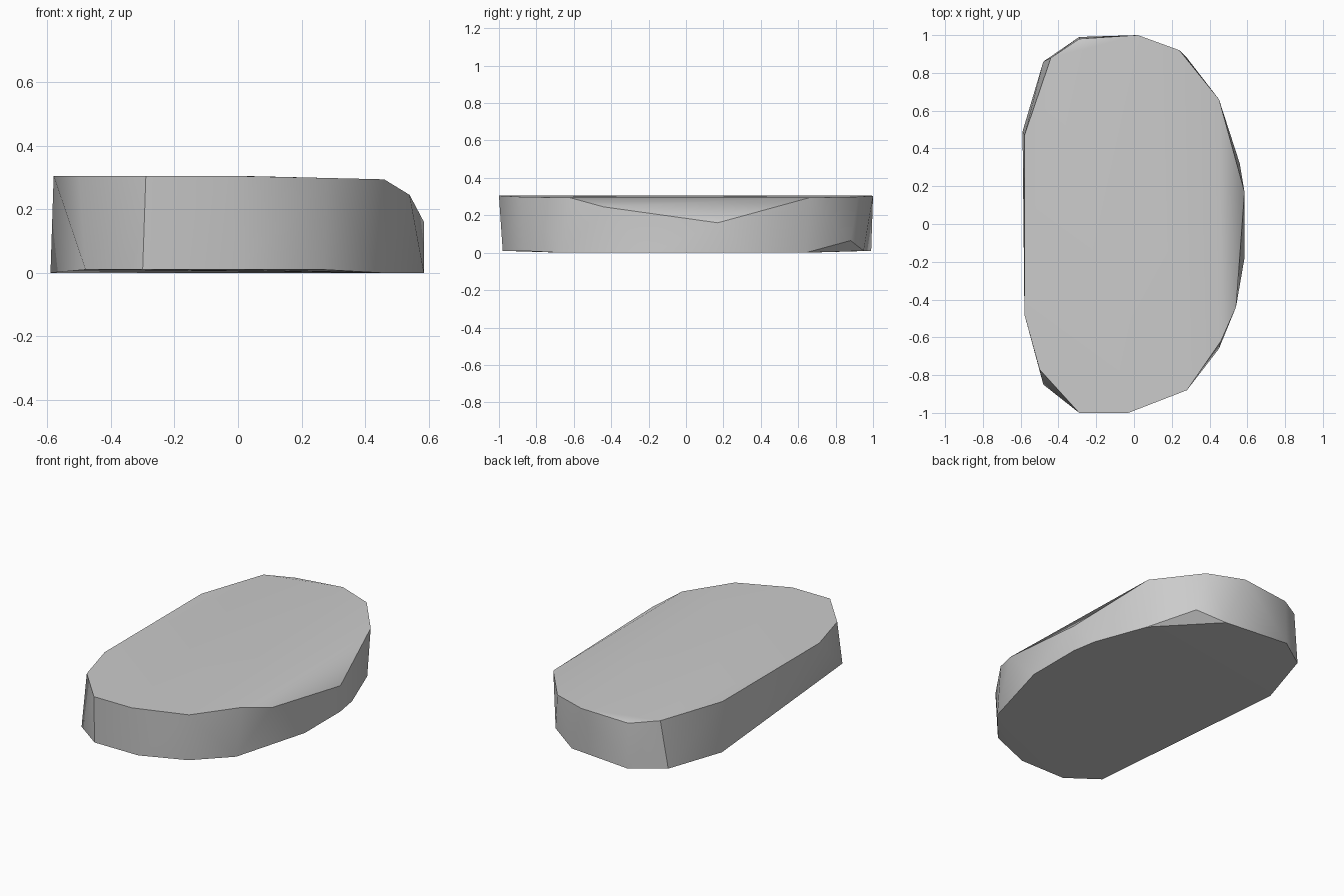
import bpy
import bmesh
import math

default_cube = bpy.data.objects.get("Cube")
if default_cube:
    bpy.data.objects.remove(default_cube, do_unlink=True)


def make_material(name, colour):
    material = bpy.data.materials.new(name)
    material.use_nodes = True
    material.diffuse_color = colour
    shader = next(node for node in material.node_tree.nodes
                  if node.type == "BSDF_PRINCIPLED")
    shader.inputs["Base Color"].default_value = colour
    shader.inputs["Roughness"].default_value = 0.9
    return material


def top_height(x, y):
    """The top face dips gently toward its right rim."""
    return 0.305 - 0.024 * max(0, x)


def bottom_height(x, y):
    """The underside lifts slightly at both ends."""
    return 0.01 if abs(y) > 0.8 else 0


def outline_points(outline, height_rule):
    return [(x, y, height_rule(x, y)) for x, y in outline]


def hull_object(name, points, material):
    """Wrap the points in a convex, faceted shell."""
    mesh = bpy.data.meshes.new(name)
    shell = bmesh.new()
    for point in points:
        shell.verts.new(point)
    result = bmesh.ops.convex_hull(shell, input=list(shell.verts))
    unused = set(result["geom_interior"]) | set(result["geom_unused"])
    loose = [item for item in unused if isinstance(item, bmesh.types.BMVert)]
    bmesh.ops.delete(shell, geom=loose, context="VERTS")
    bmesh.ops.recalc_face_normals(shell, faces=list(shell.faces))
    shell.to_mesh(mesh)
    shell.free()
    mesh.materials.append(material)
    built = bpy.data.objects.new(name, mesh)
    bpy.context.collection.objects.link(built)
    return built


# Worn outline of the top face
top_outline = [
    (-0.58, 0.47), (-0.44, 0.88), (0.02, 1), (0.24, 0.92), (0.45, 0.66),
    (0.46, -0.62), (0.28, -0.88), (-0.03, -1), (-0.29, -1),
    (-0.5, -0.77), (-0.58, -0.48),
]

# Slightly wider outline of the underside
bottom_outline = [
    (-0.59, 0.49), (-0.48, 0.86), (-0.29, 0.99), (0.12, 0.95),
    (0.44, 0.64), (0.56, 0.32), (0.585, 0.17), (0.585, -0.18),
    (0.45, -0.66), (0.27, -0.87), (0, -0.98), (-0.3, -0.98),
    (-0.48, -0.85),
]

# Chipped corners: right bevel, back notch and undercut
chips = [
    (0.54, -0.44, 0.245), (0.585, 0.17, 0.16),
    (-0.29, 0.98, 0.287), (0.28, 0.88, 0.065),
]

grey_stone = make_material("grey stone", (0.6, 0.6, 0.6, 1))
slab_points = (outline_points(top_outline, top_height)
               + outline_points(bottom_outline, bottom_height) + chips)
slab = hull_object("stone_slab", slab_points, grey_stone)

# Soft shading with crisp edges
bpy.ops.object.select_all(action="DESELECT")
slab.select_set(True)
bpy.context.view_layer.objects.active = slab
bpy.ops.object.shade_smooth_by_angle(angle=math.radians(30))
